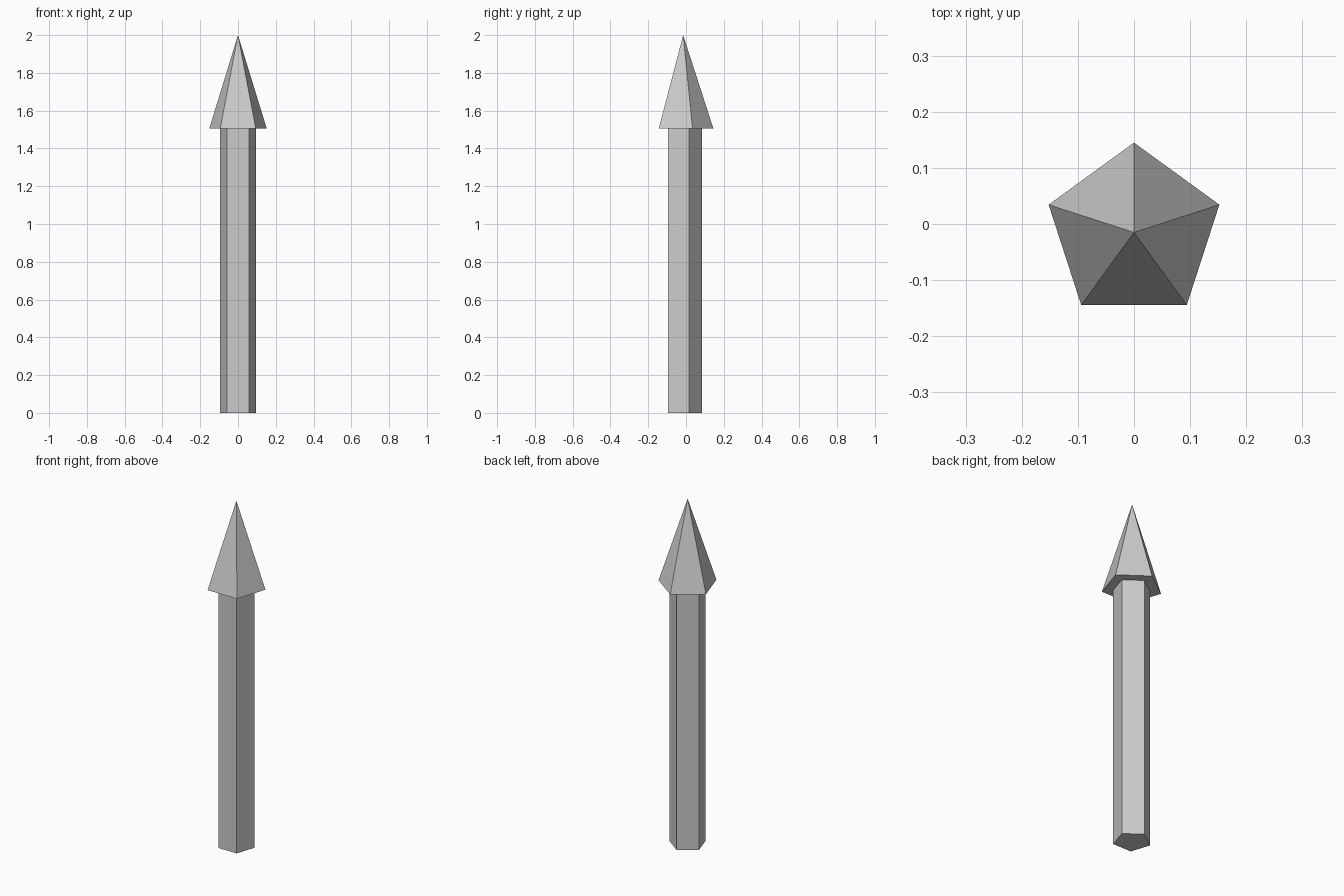
import bpy

if "Cube" in bpy.data.objects:
    bpy.data.objects.remove(bpy.data.objects["Cube"])

SIDES = 5
CENTRE_Y = -0.015   # puts the pentagon's bounds evenly about y = 0
NECK_Z = 1.505
TIP_Z = 2.0


def spike_part(name, r_bottom, r_top, z0, z1):
    """Flat-faced five-sided prism or pyramid between two heights."""
    bpy.ops.mesh.primitive_cone_add(
        vertices=SIDES, radius1=r_bottom, radius2=r_top, depth=z1 - z0,
        location=(0, CENTRE_Y, (z0 + z1) / 2))
    obj = bpy.context.object
    obj.name = name
    return obj


# Straight post, one corner towards the back
spike_part("post", 0.10, 0.10, 0.0, NECK_Z)

# Wider pointed head with an overhanging ledge
spike_part("pointed_head", 0.16, 0.0, NECK_Z, TIP_Z)
